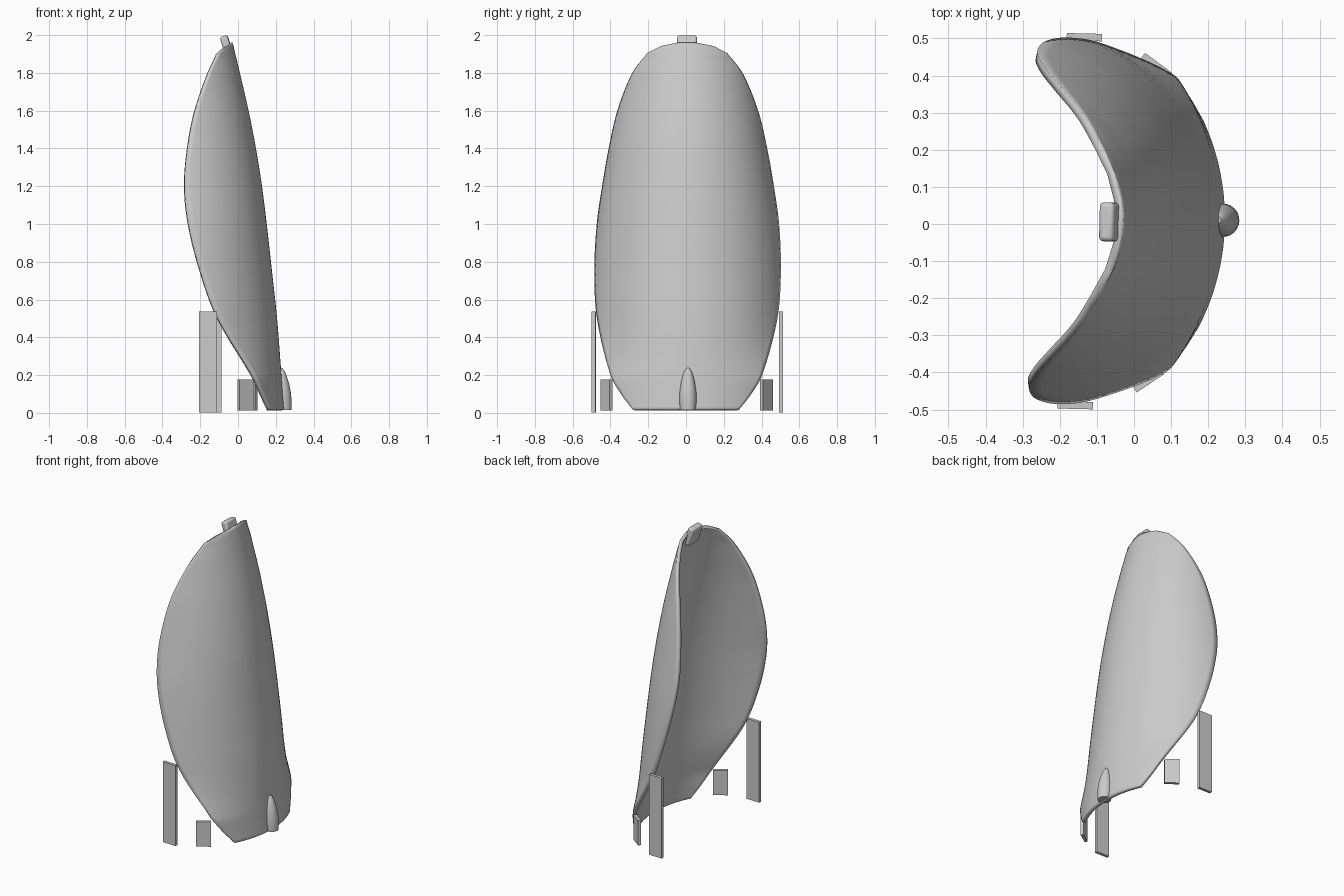
import bpy, bmesh, math
from mathutils import Matrix, Vector

cube = bpy.data.objects.get("Cube")
if cube:
    bpy.data.objects.remove(cube)

grey = bpy.data.materials.new("plain grey")
grey.use_nodes = True
COLOUR = (0.6, 0.6, 0.6, 1)
grey.diffuse_color = COLOUR
grey.node_tree.nodes["Principled BSDF"].inputs["Base Color"].default_value = COLOUR

# Whole model is turned slightly about the vertical axis
YAW = Matrix.Translation((0, 0.004, 0)) @ Matrix.Rotation(math.radians(-1.4), 4, "Z")


def finish(name, bm, place=Matrix(), bevel=0, smooth=True):
    bmesh.ops.recalc_face_normals(bm, faces=bm.faces)
    mesh = bpy.data.meshes.new(name)
    bm.to_mesh(mesh)
    bm.free()
    obj = bpy.data.objects.new(name, mesh)
    bpy.context.collection.objects.link(obj)
    obj.matrix_world = YAW @ place
    mesh.materials.append(grey)
    if bevel:
        mod = obj.modifiers.new("rounded edges", "BEVEL")
        mod.width, mod.segments = bevel, 3
    if smooth:
        bpy.ops.object.select_all(action="DESELECT")
        obj.select_set(True)
        bpy.context.view_layer.objects.active = obj
        bpy.ops.object.shade_smooth_by_angle(angle=math.radians(35))
    return obj


def box(name, size, centre, axis="Z", angle=0, bevel=0):
    bm = bmesh.new()
    bmesh.ops.create_cube(bm, size=1)
    bmesh.ops.scale(bm, vec=size, verts=bm.verts)
    place = Matrix.Translation(centre) @ Matrix.Rotation(math.radians(angle), 4, axis)
    finish(name, bm, place, bevel, smooth=bevel > 0)


# Shell levels: height, middle x, rim x, half width
LEVELS = [Vector(r) for r in (
    (0.015, 0.245, 0.18, 0.28), (0.1, 0.238, 0.14, 0.345), (0.2, 0.23, 0.095, 0.402),
    (0.5, 0.207, -0.09, 0.478), (0.75, 0.18, -0.185, 0.494), (1.0, 0.152, -0.25, 0.483),
    (1.2, 0.127, -0.272, 0.455), (1.4, 0.095, -0.257, 0.42), (1.6, 0.056, -0.217, 0.373),
    (1.8, 0.01, -0.145, 0.292), (1.905, -0.015, -0.095, 0.212))]
CREST = [Vector(r) for r in ((1.942, -0.024, -0.058, 0.14), (1.96, -0.029, -0.034, 0.05))]


def smooth_levels(rows, steps):
    """Hermite curve through the levels, using height as the parameter."""
    def slope(i):
        a, b = rows[max(i - 1, 0)], rows[min(i + 1, len(rows) - 1)]
        return (b - a) / (b[0] - a[0])
    for i in range(len(rows) - 1):
        a, b = rows[i], rows[i + 1]
        gap = b[0] - a[0]
        for s in range(steps):
            t = s / steps
            h = t * t * (3 - 2 * t)
            yield (a * (1 - h) + b * h + slope(i) * gap * t * (1 - t) ** 2
                   - slope(i + 1) * gap * t * t * (1 - t))
    yield rows[-1]


# Curved shell: a circular arc at every level, thickened inwards
COLS = 40
bm = bmesh.new()
grid = []
for z, mid, rim, half in list(smooth_levels(LEVELS, 5)) + CREST:
    sag = mid - rim
    radius = (sag * sag + half * half) / (2 * sag)
    reach = math.atan2(half, radius - sag)
    row = []
    for c in range(COLS + 1):
        a = reach * (2 * c / COLS - 1)
        row.append(bm.verts.new((mid - radius + radius * math.cos(a), radius * math.sin(a), z)))
    grid.append(row)
for low, high in zip(grid, grid[1:]):
    for c in range(COLS):
        bm.faces.new((low[c], low[c + 1], high[c + 1], high[c]))
shell = finish("curved_shell", bm)
if shell.data.polygons[COLS // 2].normal.x < 0:
    shell.data.flip_normals()
wall = shell.modifiers.new("wall", "SOLIDIFY")
wall.thickness, wall.offset = 0.022, -1
shell.modifiers.move(len(shell.modifiers) - 1, 0)

# Tapered nose at the foot of the shell
PROFILE = [(0.015, 0.041), (0.06, 0.045), (0.11, 0.044), (0.16, 0.037),
           (0.2, 0.027), (0.225, 0.017), (0.237, 0.008)]
SIDES = 24
bm = bmesh.new()
rings = []
for z, r in PROFILE:
    lean = 0.243 - 0.07 * z
    rings.append([bm.verts.new((lean + r * math.cos(math.tau * k / SIDES),
                                0.012 + r * math.sin(math.tau * k / SIDES), z))
                  for k in range(SIDES)])
for low, high in zip(rings, rings[1:]):
    for k in range(SIDES):
        n = (k + 1) % SIDES
        bm.faces.new((low[k], low[n], high[n], high[k]))
bm.faces.new(rings[0])
bm.faces.new(rings[-1])
finish("foot_nose", bm)

# Catch at the top of the shell
box("top_catch", (0.042, 0.105, 0.125), (-0.058, 0, 1.935), "Y", -17, bevel=0.012)

# Upright plates beside the shell, one pair tall and one pair short
for side, word in ((1, "left"), (-1, "right")):
    box(word + "_tall_plate", (0.095, 0.02, 0.535), (-0.146, side * 0.496, 0.27))
    box(word + "_short_plate", (0.09, 0.019, 0.165), (0.05, side * 0.424, 0.095),
        angle=-side * 35)
